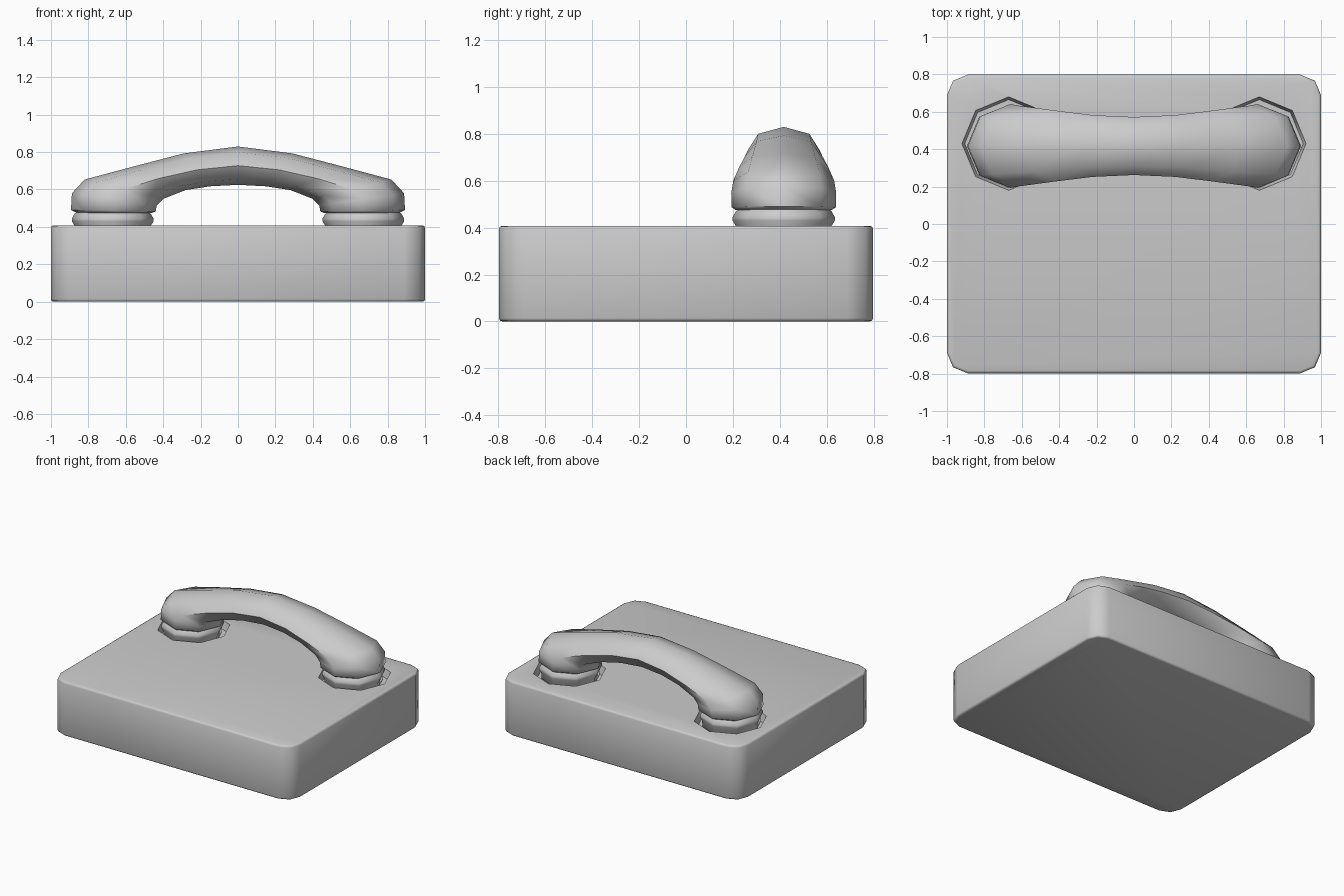
import bpy, bmesh
from math import sin, cos, pi, radians

if "Cube" in bpy.data.objects:
    bpy.data.objects.remove(bpy.data.objects["Cube"])

PX, PY = 0.67, 0.42   # cradle cup position


def make(name, bm):
    bmesh.ops.recalc_face_normals(bm, faces=bm.faces)
    me = bpy.data.meshes.new(name)
    bm.to_mesh(me)
    bm.free()
    ob = bpy.data.objects.new(name, me)
    bpy.context.collection.objects.link(ob)
    return ob


def smooth(ob, deg):
    bpy.ops.object.select_all(action='DESELECT')
    ob.select_set(True)
    bpy.context.view_layer.objects.active = ob
    bpy.ops.object.shade_smooth_by_angle(angle=radians(deg))


def skin(name, rings):
    """Join 8-sided rings of points into a capped tube."""
    bm = bmesh.new()
    loops = [[bm.verts.new(p) for p in r] for r in rings]
    for a, b in zip(loops, loops[1:]):
        for i in range(8):
            j = (i + 1) % 8
            bm.faces.new((a[i], a[j], b[j], b[i]))
    bm.faces.new(loops[0])
    bm.faces.new(loops[-1])
    return make(name, bm)


def lathe(name, cx, cy, profile):
    return skin(name, [[(cx + r * cos(k * pi / 4), cy + r * sin(k * pi / 4), z)
                        for k in range(8)] for r, z in profile])


# base block: rounded vertical corners, tight top and bottom edges
bm = bmesh.new()
bmesh.ops.create_cube(bm, size=1)
for v in bm.verts:
    v.co = (v.co.x * 2, v.co.y * 1.596, (v.co.z + 0.5) * 0.408)
upright = [e for e in bm.edges if abs(e.verts[0].co.z - e.verts[1].co.z) > 0.1]
bmesh.ops.bevel(bm, geom=upright, offset=0.11, segments=2, profile=0.5, affect='EDGES')
rims = [e for e in bm.edges if abs(e.verts[0].co.z - e.verts[1].co.z) < 0.01]
bmesh.ops.bevel(bm, geom=rims, offset=0.014, segments=2, profile=0.5, affect='EDGES')
base = make("base", bm)

# octagonal recesses in the top of the base
for s in (-1, 1):
    cutter = lathe("recess_cutter", s * PX, PY + 0.01, [(0.235, 0.35), (0.25, 0.408), (0.25, 0.5)])
    mod = base.modifiers.new("recess", 'BOOLEAN')
    mod.object = cutter
    mod.operation = 'DIFFERENCE'
    mod.solver = 'EXACT'
    bpy.context.view_layer.objects.active = base
    bpy.ops.object.modifier_apply(modifier=mod.name)
    bpy.data.objects.remove(cutter)
smooth(base, 48)

# ear and mouth caps under the handset
for s, name in ((-1, "earpiece_cap"), (1, "mouthpiece_cap")):
    cap = lathe(name, s * PX, PY - 0.003, [(0.18, 0.345), (0.20, 0.36), (0.203, 0.405), (0.218, 0.43),
                                           (0.218, 0.445), (0.205, 0.468), (0.19, 0.485)])
    smooth(cap, 48)

# handset: rings given by outer x,z / inner x,z / half width
half = [
    (-0.86, 0.475, -0.46, 0.475, 0.205),
    (-0.893, 0.49, -0.44, 0.483, 0.222),
    (-0.888, 0.58, -0.435, 0.515, 0.224),
    (-0.82, 0.653, -0.40, 0.55, 0.215),
    (-0.57, 0.72, -0.28, 0.597, 0.19),
    (-0.29, 0.793, -0.15, 0.617, 0.165),
]
sections = half + [(0, 0.83, 0, 0.625, 0.155)] + [(-a, b, -c, d, w) for a, b, c, d, w in reversed(half)]
rings = []
for ox, oz, ix, iz, w in sections:
    ring = []
    for k in range(8):
        t, n = cos(k * pi / 4) / 2, sin(k * pi / 4)
        ring.append(((ox + ix) / 2 + (ox - ix) * t, PY - 0.003 + w * n,
                     (oz + iz) / 2 + (oz - iz) * t))
    rings.append(ring)
handset = skin("handset", rings)
smooth(handset, 65)
